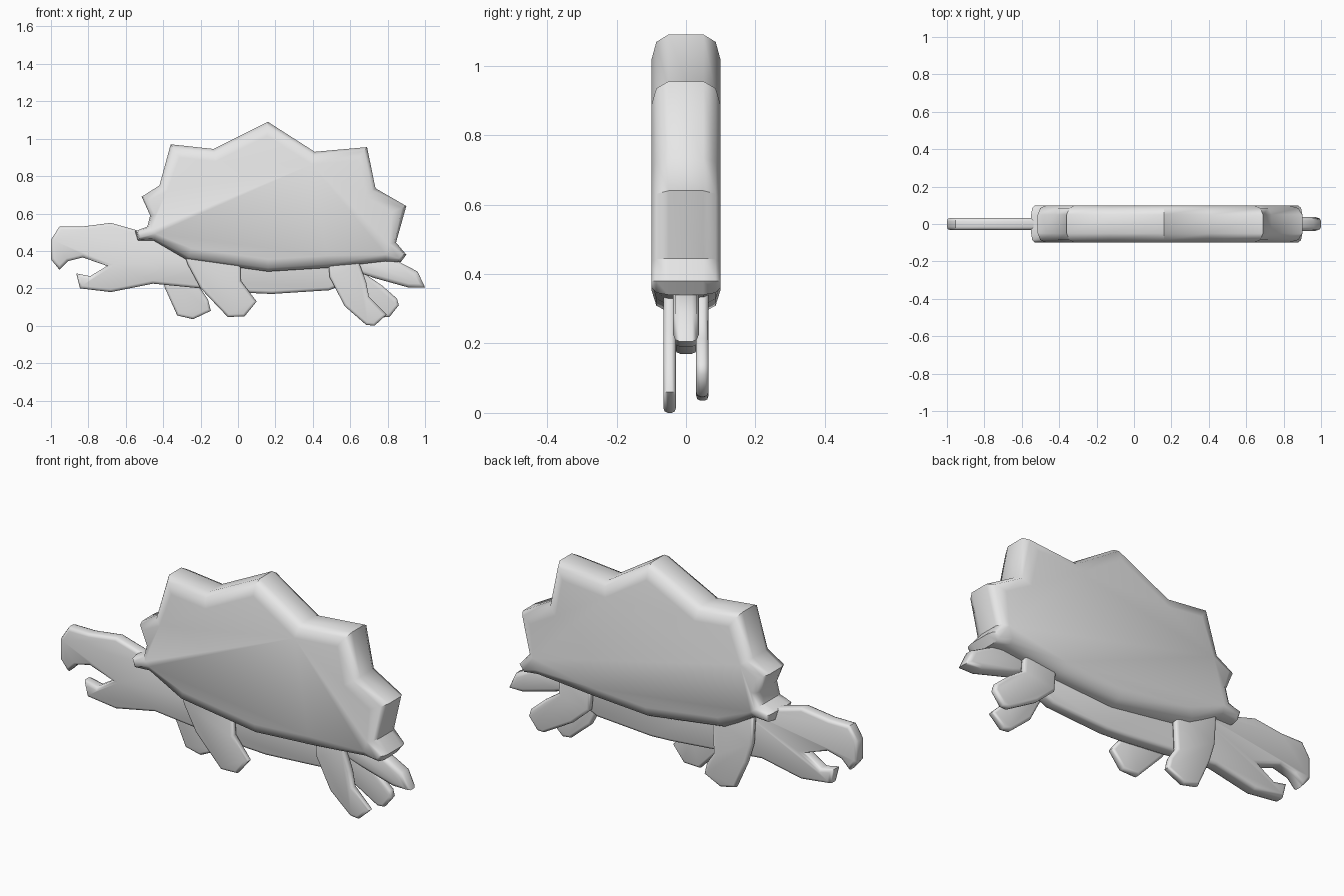
import bpy
import bmesh
import math
from mathutils import Vector

if "Cube" in bpy.data.objects:
    bpy.data.objects.remove(bpy.data.objects["Cube"])

grey = bpy.data.materials.new("plain grey")
grey.diffuse_color = (0.8, 0.8, 0.8, 1)
grey.use_nodes = True
grey.node_tree.nodes["Principled BSDF"].inputs["Base Color"].default_value = grey.diffuse_color


def inward_mitres(pts):
    """Unit-inset direction for every corner, plus a safe movement limit."""
    result = []
    n = len(pts)
    for i, p in enumerate(pts):
        a, b = p - pts[i - 1], pts[(i + 1) % n] - p
        na = Vector((-a.y, a.x)).normalized()
        nb = Vector((-b.y, b.x)).normalized()
        m = (na + nb) / max(0.25, 1 + na.dot(nb))
        result.append((m, 0.45 * min(a.length, b.length)))
    return result


def plate(name, outline, y, half, bevel, inset):
    """Upright slab cut to an (x, z) outline, with rounded edges."""
    pts = [Vector(p) for p in outline]
    area = sum(pts[i - 1].cross(p) for i, p in enumerate(pts))
    if area < 0:
        pts.reverse()
    mitres = inward_mitres(pts)
    side = [(inset, half), (0.29 * inset, half - 0.29 * bevel), (0, half - bevel)]
    profile = side + [(w, -d) for w, d in reversed(side)]

    bm = bmesh.new()
    rings = []
    for w, depth in profile:
        ring = []
        for p, (m, limit) in zip(pts, mitres):
            move = m * inset
            if move.length > limit:
                move *= limit / move.length
            q = p + move * (w / inset)
            ring.append(bm.verts.new((q.x, y + depth, q.y)))
        rings.append(ring)
    n = len(pts)
    for r0, r1 in zip(rings, rings[1:]):
        for i in range(n):
            j = (i + 1) % n
            bm.faces.new((r0[i], r0[j], r1[j], r1[i]))
    bm.faces.new(rings[0])
    bm.faces.new(rings[-1])
    bmesh.ops.recalc_face_normals(bm, faces=bm.faces)
    mesh = bpy.data.meshes.new(name)
    bm.to_mesh(mesh)
    bm.free()
    mesh.materials.append(grey)
    obj = bpy.data.objects.new(name, mesh)
    bpy.context.collection.objects.link(obj)
    bpy.ops.object.select_all(action='DESELECT')
    obj.select_set(True)
    bpy.context.view_layer.objects.active = obj
    bpy.ops.object.shade_smooth_by_angle(angle=math.radians(50))
    return obj


# Spiky shell
plate("shell", [
    (-0.36, 0.97), (-0.13, 0.945), (0.16, 1.09), (0.41, 0.93), (0.69, 0.955),
    (0.735, 0.735), (0.90, 0.64), (0.845, 0.445), (0.90, 0.38), (0.87, 0.34),
    (0.79, 0.345), (0.48, 0.31), (0.16, 0.29), (-0.27, 0.35), (-0.45, 0.455),
    (-0.535, 0.455), (-0.55, 0.505), (-0.485, 0.53), (-0.47, 0.59),
    (-0.515, 0.69), (-0.42, 0.75)], 0, 0.10, 0.05, 0.065)

# Head with open beak, neck and belly
plate("head_and_body", [
    (-0.955, 0.53), (-1.0, 0.46), (-1.0, 0.355), (-0.955, 0.30), (-0.91, 0.345),
    (-0.83, 0.365), (-0.70, 0.32), (-0.79, 0.265), (-0.865, 0.28), (-0.845, 0.20),
    (-0.68, 0.18), (-0.455, 0.225), (-0.20, 0.20), (0.07, 0.175), (0.18, 0.17),
    (0.49, 0.19), (0.62, 0.25), (0.66, 0.40), (0.20, 0.45), (-0.30, 0.48),
    (-0.54, 0.51), (-0.68, 0.55), (-0.835, 0.53)], 0, 0.032, 0.016, 0.016)

# Tail
plate("tail", [
    (0.60, 0.30), (0.73, 0.255), (0.91, 0.205), (1.0, 0.205), (0.96, 0.29),
    (0.87, 0.337), (0.78, 0.38), (0.62, 0.38)], 0, 0.037, 0.02, 0.02)

# Legs: (name, side of body, outline)
legs = [
    ("near_front_leg", -1, [
        (-0.29, 0.40), (-0.27, 0.33), (-0.20, 0.20), (-0.055, 0.047),
        (0.035, 0.05), (0.10, 0.13), (0.015, 0.24), (0.01, 0.40)]),
    ("far_front_leg", 1, [
        (-0.43, 0.47), (-0.42, 0.30), (-0.39, 0.20), (-0.325, 0.055),
        (-0.24, 0.035), (-0.145, 0.08), (-0.16, 0.14), (-0.20, 0.20),
        (-0.19, 0.40)]),
    ("near_rear_leg", -1, [
        (0.48, 0.38), (0.49, 0.26), (0.57, 0.105), (0.685, 0.005),
        (0.73, 0.0), (0.795, 0.06), (0.70, 0.155), (0.685, 0.235),
        (0.65, 0.33), (0.64, 0.40)]),
    ("far_rear_leg", 1, [
        (0.50, 0.38), (0.51, 0.23), (0.61, 0.14), (0.775, 0.045),
        (0.81, 0.047), (0.86, 0.11), (0.85, 0.145), (0.77, 0.215),
        (0.69, 0.27), (0.68, 0.38)]),
]
for name, side, outline in legs:
    plate(name, outline, side * 0.047, 0.018, 0.012, 0.014)
